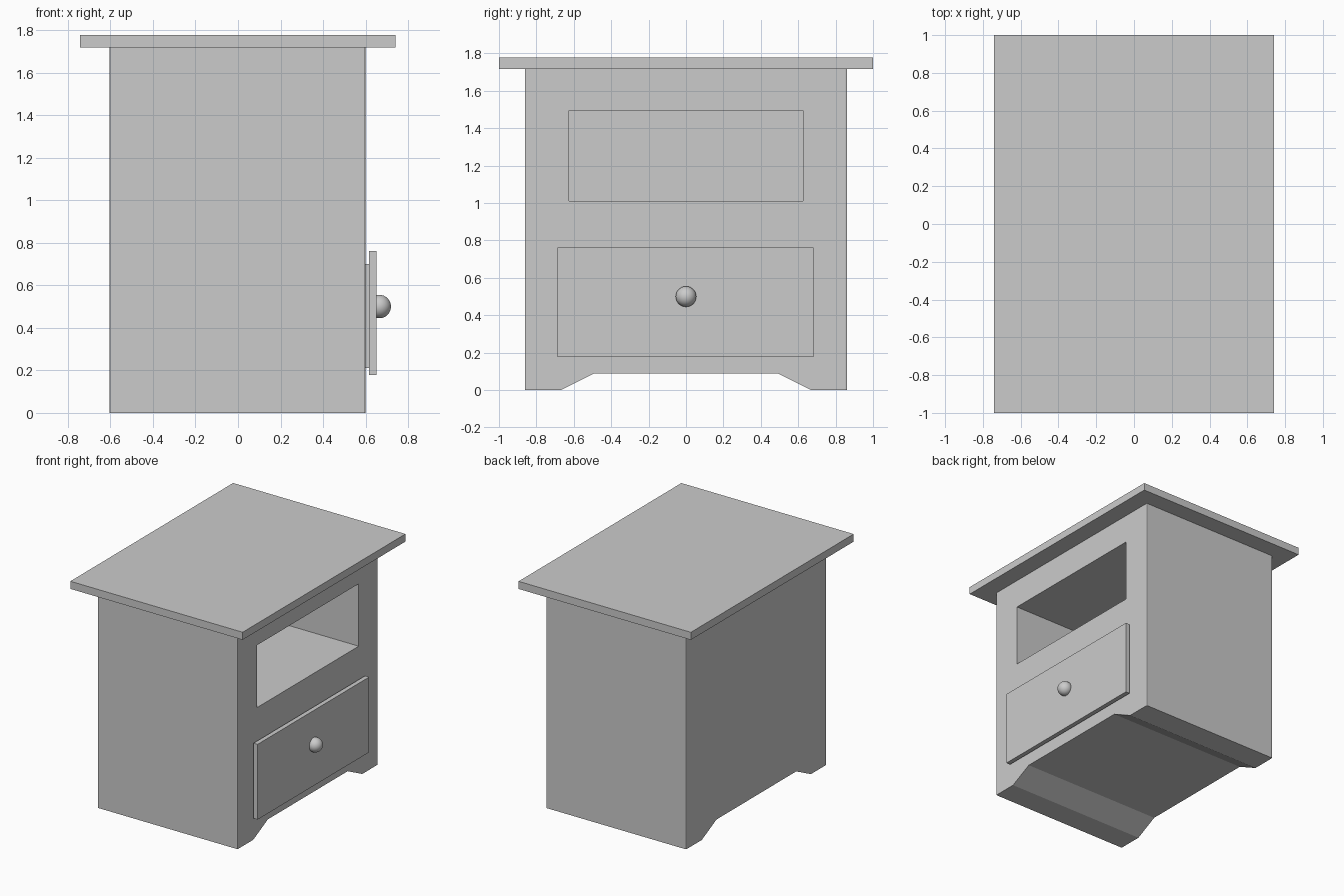
import bpy, bmesh

if "Cube" in bpy.data.objects:
    bpy.data.objects.remove(bpy.data.objects["Cube"])

grey = bpy.data.materials.new("plain grey")
grey.diffuse_color = (0.6, 0.6, 0.6, 1)
grey.use_nodes = True
grey.node_tree.nodes["Principled BSDF"].inputs["Base Color"].default_value = grey.diffuse_color


def finish(name, bm):
    bmesh.ops.recalc_face_normals(bm, faces=bm.faces)
    mesh = bpy.data.meshes.new(name)
    bm.to_mesh(mesh)
    bm.free()
    mesh.materials.append(grey)
    obj = bpy.data.objects.new(name, mesh)
    bpy.context.collection.objects.link(obj)
    return obj


def box(name, lo, hi):
    bm = bmesh.new()
    bmesh.ops.create_cube(bm, size=1)
    for v in bm.verts:
        v.co = [(a + b) / 2 + c * (b - a) for a, b, c in zip(lo, hi, v.co)]
    return finish(name, bm)


# Cabinet body: foot profile in the YZ plane, extruded along x
half = [(0.49, 0.09), (0.67, 0), (0.862, 0), (0.862, 1.72)]
profile = half + [(-y, z) for y, z in reversed(half)]
bm = bmesh.new()
face = bm.faces.new([bm.verts.new((-0.605, y, z)) for y, z in profile])
ext = bmesh.ops.extrude_face_region(bm, geom=[face])
bmesh.ops.translate(bm, vec=(1.205, 0, 0),
                    verts=[g for g in ext["geom"] if isinstance(g, bmesh.types.BMVert)])
# slightly eased vertical corners
corners = [e for e in bm.edges if abs(e.verts[0].co.z - e.verts[1].co.z) > 1]
bmesh.ops.bevel(bm, geom=corners, offset=0.008, segments=2, profile=0.5, affect='EDGES')
body = finish("cabinet_body", bm)

# Open shelf compartment
cutter = box("shelf_cutter", (-0.54, -0.626, 1.01), (0.8, 0.626, 1.495))
cutter.hide_render = True
cut = body.modifiers.new("shelf opening", 'BOOLEAN')
cut.operation = 'DIFFERENCE'
cut.solver = 'EXACT'
cut.object = cutter
bpy.context.view_layer.objects.active = body
body.select_set(True)
bpy.ops.object.modifier_apply(modifier=cut.name)
bpy.data.objects.remove(cutter)

# Overhanging top
box("table_top", (-0.742, -1, 1.718), (0.74, 1, 1.777))

# Drawer: box behind, front panel and round knob
box("drawer_box", (0.3, -0.63, 0.21), (0.616, 0.63, 0.70))
box("drawer_front", (0.615, -0.687, 0.177), (0.65, 0.683, 0.762))

bm = bmesh.new()
bmesh.ops.create_uvsphere(bm, u_segments=32, v_segments=16, radius=0.055)
bmesh.ops.translate(bm, vec=(0.664, 0, 0.5), verts=bm.verts)
for f in bm.faces:
    f.smooth = True
finish("drawer_knob", bm)
